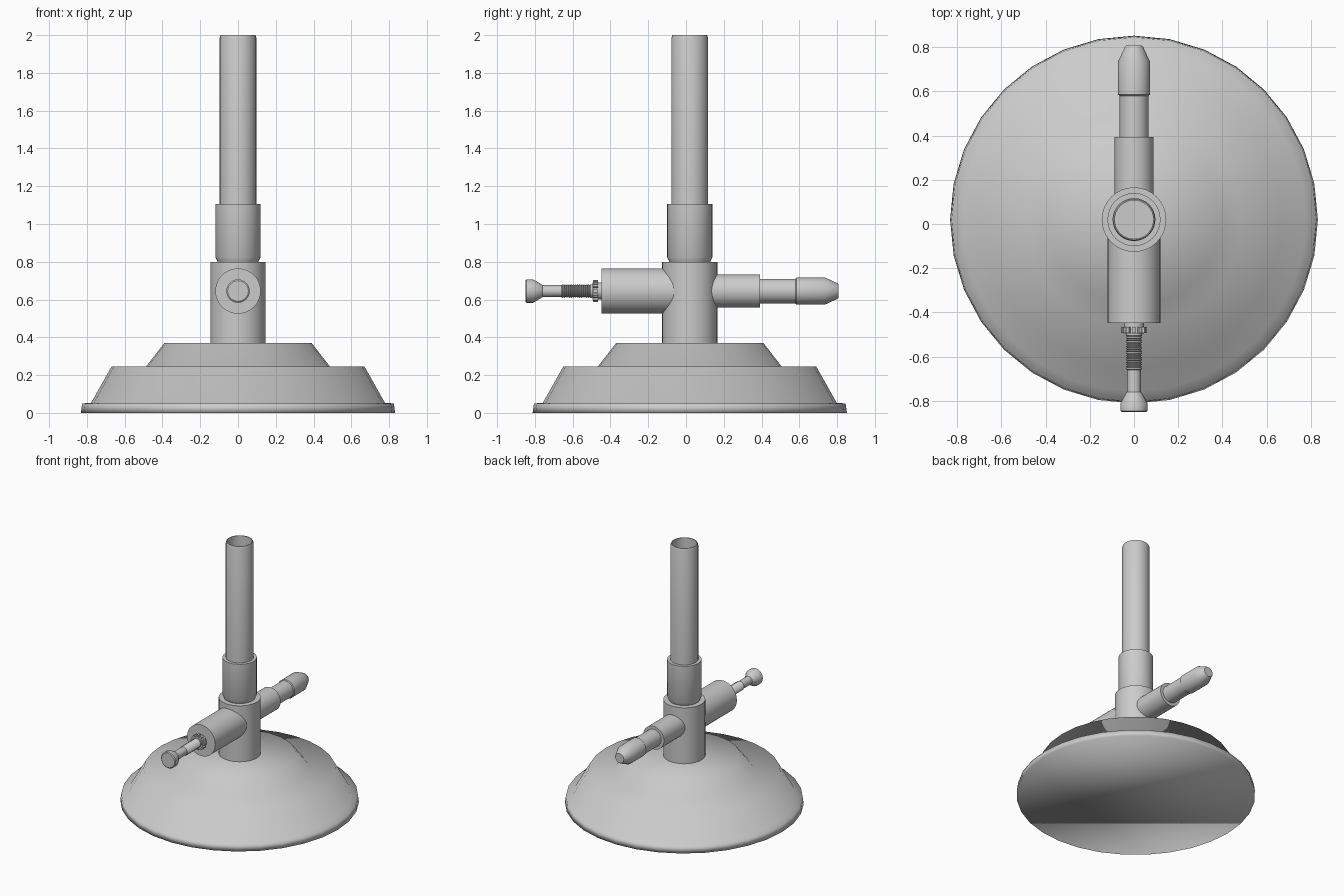
import bpy, bmesh, math
from mathutils import Matrix

if "Cube" in bpy.data.objects:
    bpy.data.objects.remove(bpy.data.objects["Cube"])

CY = 0.02   # y of the vertical axis
CZ = 0.645  # z of the horizontal axis
TO_Z = Matrix.Translation((0, CY, 0))
TO_Y = Matrix.Translation((0, 0, CZ)) @ Matrix.Rotation(-math.pi / 2, 4, 'X')


def finish(name, bm, sharp):
    bmesh.ops.recalc_face_normals(bm, faces=bm.faces[:])
    me = bpy.data.meshes.new(name)
    bm.to_mesh(me)
    bm.free()
    me.shade_smooth()
    if sharp:
        me.set_sharp_from_angle(angle=math.radians(sharp))
    ob = bpy.data.objects.new(name, me)
    bpy.context.collection.objects.link(ob)
    return ob


def lathe(name, profile, frame, n=32, sharp=35):
    """Turn (radius, height) points about an axis and cap both ends."""
    bm = bmesh.new()
    rings = []
    for r, h in profile:
        rings.append([bm.verts.new(frame @ Matrix.Rotation(2 * math.pi * i / n, 4, 'Z')
                                   @ Matrix.Translation((r, 0, h)).translation)
                      for i in range(n)])
    for a, b in zip(rings, rings[1:]):
        for i in range(n):
            j = (i + 1) % n
            bm.faces.new((a[i], a[j], b[j], b[i]))
    bm.faces.new(rings[0])
    bm.faces.new(rings[-1])
    return finish(name, bm, sharp)


# Stepped base, fully smooth shaded
lathe("base", [(0.832, 0), (0.825, 0.05), (0.778, 0.053), (0.67, 0.245),
               (0.487, 0.245), (0.39, 0.37)], TO_Z, sharp=0)

# Upright: post, collar and open burner tube
lathe("post", [(0.146, 0.37), (0.146, 0.8)], TO_Z)
lathe("collar", [(0.105, 0.79), (0.11, 0.805), (0.12, 0.825), (0.12, 1.107)], TO_Z)
lathe("burner_tube", [(0.097, 1.09), (0.097, 1.985), (0.092, 2.0),
                      (0.087, 2.0), (0.087, 1.11)], TO_Z)

# Front valve barrel
lathe("valve_barrel", [(0.12, -0.447), (0.12, CY)], TO_Y)

# Needle valve: knob, stem and fine thread
thread = []
for i in range(16):
    y = -0.66 + i * 0.01
    thread += [(0.031, y), (0.036, y + 0.005)]
lathe("needle_valve", [(0.055, -0.85), (0.062, -0.845), (0.062, -0.81), (0.036, -0.765),
                       (0.032, -0.76)] + thread + [(0.031, -0.44)], TO_Y, n=24)

# Toothed lock nut
lathe("lock_nut", [(0.046, -0.495), (0.046, -0.44)], TO_Y, n=24)
bm = bmesh.new()
for i in range(12):
    m = (TO_Y @ Matrix.Rotation(math.pi * i / 6, 4, 'Z')
         @ Matrix.Translation((0.047, 0, -0.479)) @ Matrix.Diagonal((0.022, 0.014, 0.026, 1)))
    bmesh.ops.create_cube(bm, size=1, matrix=m)
finish("lock_nut_teeth", bm, 30)

# Rear gas inlet: sleeve, pipe and tapered nozzle
lathe("inlet_sleeve", [(0.088, CY), (0.088, 0.393)], TO_Y)
lathe("inlet_pipe", [(0.065, 0.38), (0.065, 0.6)], TO_Y)
lathe("inlet_nozzle", [(0.066, 0.58), (0.072, 0.585), (0.072, 0.735),
                       (0.042, 0.8), (0.036, 0.807)], TO_Y)
